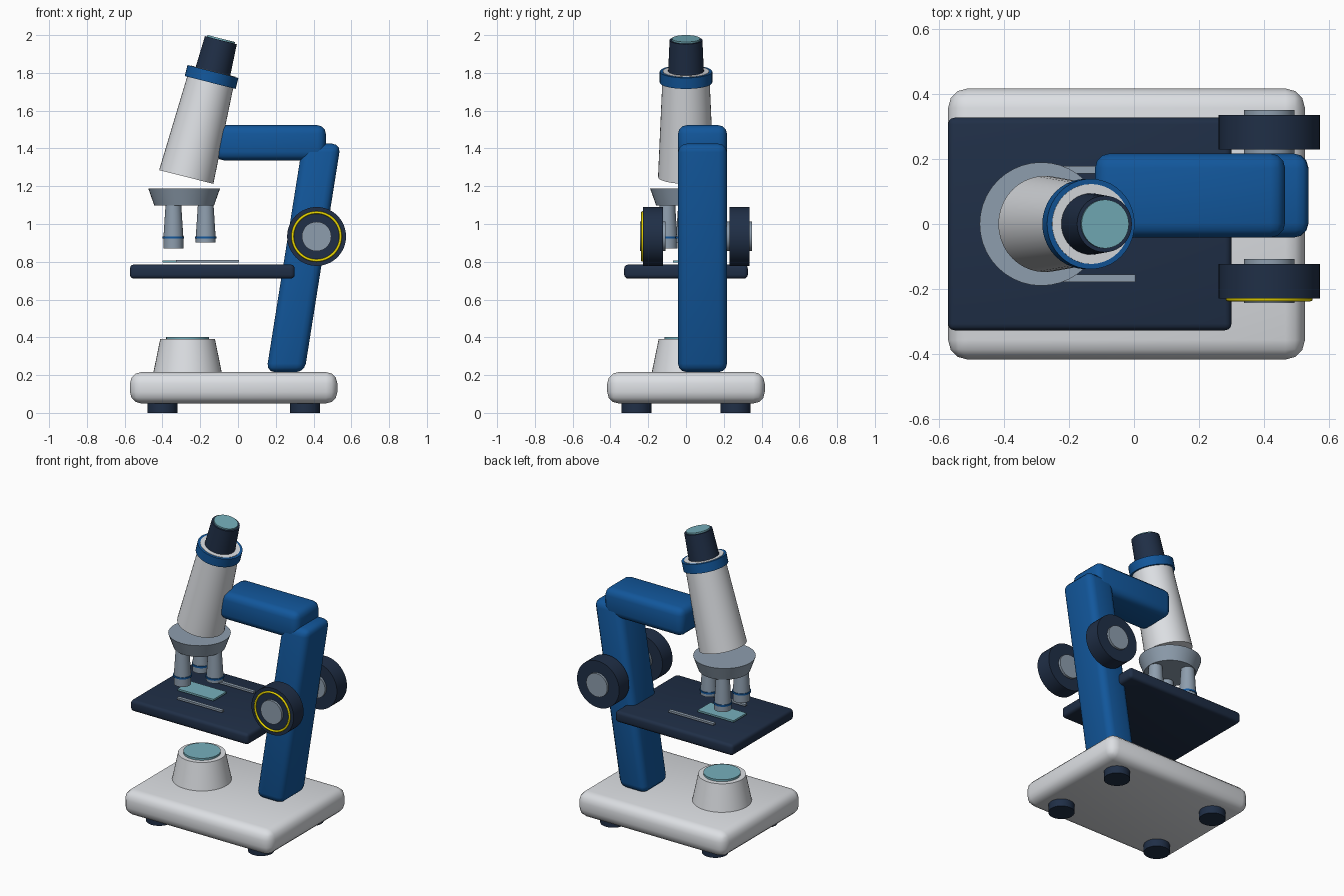
import bpy
from math import radians, sin, cos, pi
from mathutils import Vector

if "Cube" in bpy.data.objects:
    bpy.data.objects.remove(bpy.data.objects["Cube"])


def material(name, rgb):
    m = bpy.data.materials.new(name)
    m.diffuse_color = (*rgb, 1)
    m.use_nodes = True
    m.node_tree.nodes["Principled BSDF"].inputs["Base Color"].default_value = m.diffuse_color
    return m


WHITE = material("off_white", (0.72, 0.74, 0.77))
BLUE = material("blue", (0.006, 0.095, 0.33))
NAVY = material("navy", (0.014, 0.028, 0.062))
STEEL = material("steel", (0.27, 0.34, 0.42))
TEAL = material("glass", (0.18, 0.43, 0.50))
YELLOW = material("yellow", (0.85, 0.70, 0.0))


def finish(name, mat, angle=35):
    ob = bpy.context.object
    ob.name = ob.data.name = name
    ob.data.materials.append(mat)
    bpy.ops.object.shade_smooth_by_angle(angle=radians(angle))
    return ob


def box(name, lo, hi, mat, bevel=0, segments=3, shear=0):
    """Box between two corners; shear shifts the top along x."""
    lo, hi = Vector(lo), Vector(hi)
    bpy.ops.mesh.primitive_cube_add(size=1, location=(lo + hi) / 2)
    ob = bpy.context.object
    for v in ob.data.vertices:
        v.co = Vector(v.co[i] * (hi - lo)[i] for i in range(3))
        if v.co.z > 0:
            v.co.x += shear
    if bevel:
        mod = ob.modifiers.new("rounded", "BEVEL")
        mod.width, mod.segments, mod.limit_method = bevel, segments, "NONE"
        bpy.ops.object.modifier_apply(modifier="rounded")
    return finish(name, mat)


def cone(name, start, end, r1, r2, mat, sides=40):
    """Capped cone from start to end."""
    start, end = Vector(start), Vector(end)
    axis = end - start
    bpy.ops.mesh.primitive_cone_add(
        vertices=sides, radius1=r1, radius2=r2, depth=axis.length,
        location=(start + end) / 2,
        rotation=axis.to_track_quat("Z", "Y").to_euler())
    return finish(name, mat)


# Base and feet
box("base", (-0.572, -0.417, 0.05), (0.526, 0.417, 0.216), WHITE, 0.06)
for x in (-0.40, 0.355):
    for y in (-0.262, 0.262):
        cone("foot", (x, y, 0), (x, y, 0.06), 0.08, 0.08, NAVY, 24)

# Lamp
LX = -0.267
cone("lamp_housing", (LX, 0, 0.21), (LX, 0, 0.39), 0.182, 0.145, WHITE)
cone("lamp_lens", (LX, 0, 0.385), (LX, 0, 0.403), 0.113, 0.113, TEAL)

# Leaning post and upper arm
box("post", (0.15, -0.042, 0.216), (0.352, 0.217, 1.425), BLUE, 0.045, shear=0.192)
box("upper_arm", (-0.12, -0.042, 1.337), (0.465, 0.217, 1.523), BLUE, 0.045)

# Stage, slide and clips
box("stage", (-0.572, -0.327, 0.711), (0.30, 0.327, 0.785), NAVY, 0.02)
box("slide", (-0.40, -0.068, 0.795), (-0.134, 0.068, 0.807), TEAL)
for s in (-1, 1):
    y = s * 0.167
    box("slide_clip", (-0.327, y - 0.011, 0.797), (0.005, y + 0.011, 0.81), STEEL)

# Focus knobs with hubs
KX, KZ = 0.416, 0.934
for y in (-0.1755, 0.2825):
    cone("focus_knob", (KX, y - 0.053, KZ), (KX, y + 0.053, KZ), 0.156, 0.156, NAVY, 48)
    cone("knob_hub", (KX, y - 0.068, KZ), (KX, y + 0.068, KZ), 0.078, 0.078, STEEL)
bpy.ops.mesh.primitive_torus_add(
    location=(KX, -0.231, KZ), rotation=(pi / 2, 0, 0), major_radius=0.127,
    minor_radius=0.007, major_segments=48, minor_segments=8)
finish("knob_ring", YELLOW, 60)

# Nosepiece and three objectives of different length
NX = -0.285
cone("nosepiece", (NX, 0, 1.098), (NX, 0, 1.188), 0.158, 0.19, STEEL)
for i, tip in enumerate((0.902, 0.885, 0.87)):
    a = i * 2 * pi / 3
    x, y = NX + 0.114 * cos(a), 0.114 * sin(a)
    cone("objective", (x, y, 0.925), (x, y, 1.11), 0.053, 0.041, STEEL, 24)
    cone("objective_band", (x, y, 0.922), (x, y, 0.934), 0.057, 0.057, BLUE, 24)
    cone("objective_tip", (x, y, tip), (x, y, 0.925), 0.053, 0.053, STEEL, 24)

# Tilted tube, collar and eyepiece
TILT = radians(14.2)


def along(d):
    return Vector((-0.274 + d * sin(TILT), 0, 1.249 + d * cos(TILT)))


cone("tube", along(0), along(0.578), 0.148, 0.123, WHITE)
cone("tube_collar", along(0.516), along(0.576), 0.139, 0.139, BLUE)
cone("eyepiece", along(0.56), along(0.747), 0.095, 0.087, NAVY)
cone("eyepiece_lens", along(0.74), along(0.756), 0.075, 0.075, TEAL)
